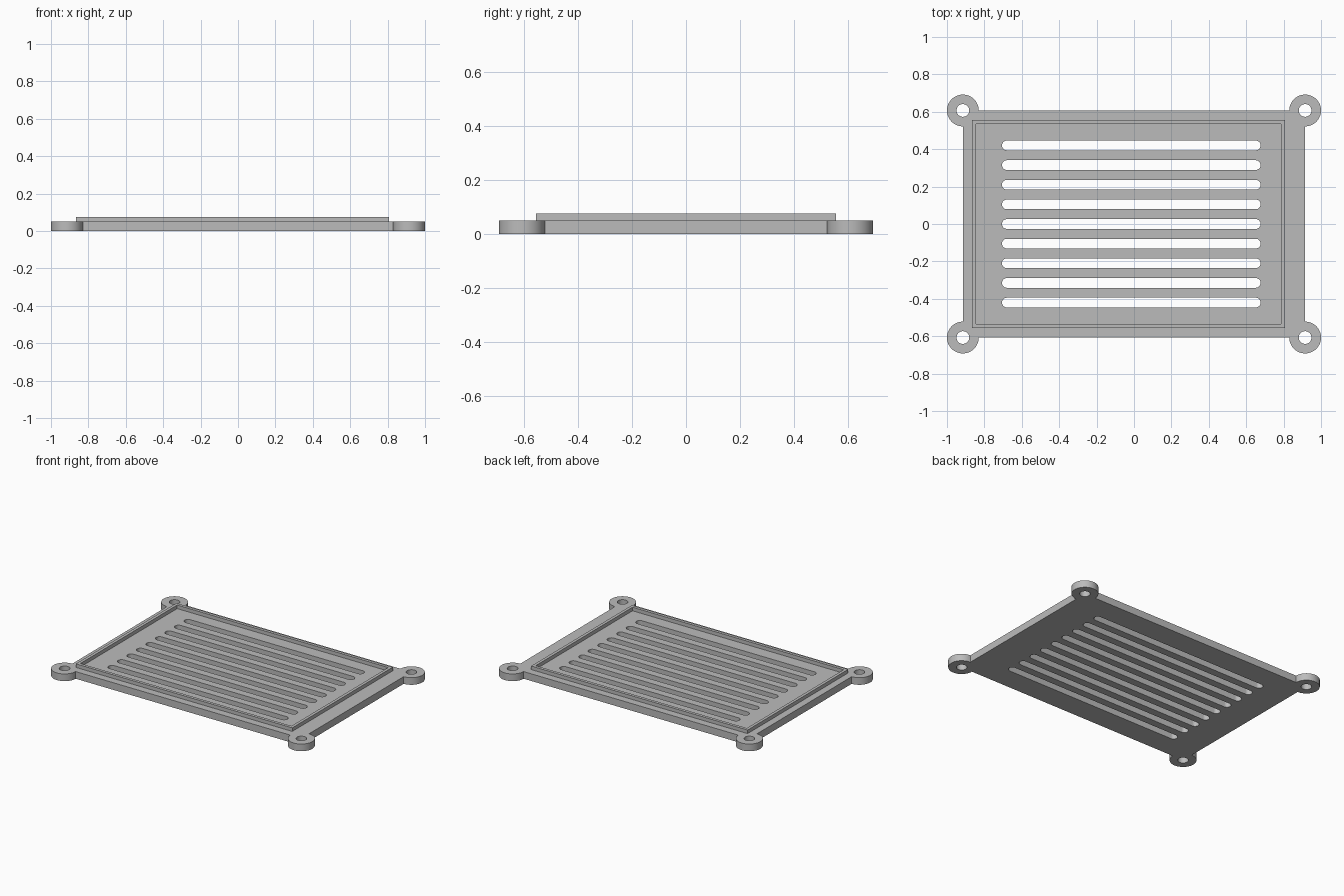
import bpy
import bmesh
from math import cos, sin, radians

cube = bpy.data.objects.get("Cube")
if cube:
    bpy.data.objects.remove(cube, do_unlink=True)

# Main dimensions
HALF_X, HALF_Y = 0.915, 0.607      # plate half size, also the lug centres
PLATE_TOP, RIM_TOP = 0.05, 0.075
LUG_R, HOLE_R = 0.085, 0.034
SLOT_LEFT, SLOT_RIGHT, SLOT_R = -0.706, 0.677, 0.026
SLOT_COUNT, SLOT_PITCH = 9, 0.105

grey = bpy.data.materials.new("grey")
grey.use_nodes = True
colour = (0.5, 0.5, 0.5, 1)
grey.diffuse_color = colour
grey.node_tree.nodes["Principled BSDF"].inputs["Base Color"].default_value = colour


def arc(cx, cy, r, start, sweep, steps):
    angles = [radians(start + sweep * i / steps) for i in range(steps + 1)]
    return [(cx + r * cos(a), cy + r * sin(a)) for a in angles]


def rectangle(x0, x1, y0, y1):
    return [(x0, y0), (x1, y0), (x1, y1), (x0, y1)]


def extruded(name, loops, z0, z1):
    """Fill the first loop, leave the others as holes, and extrude upward."""
    curve = bpy.data.curves.new(name + "_profile", 'CURVE')
    curve.dimensions = '2D'
    curve.fill_mode = 'BOTH'
    curve.extrude = (z1 - z0) / 2
    for loop in loops:
        spline = curve.splines.new('POLY')
        spline.points.add(len(loop) - 1)
        for point, (x, y) in zip(spline.points, loop):
            point.co = (x, y, 0, 1)
        spline.use_cyclic_u = True
    helper = bpy.data.objects.new(name + "_profile", curve)
    bpy.context.collection.objects.link(helper)
    graph = bpy.context.evaluated_depsgraph_get()
    mesh = bpy.data.meshes.new_from_object(helper.evaluated_get(graph))
    bpy.data.objects.remove(helper, do_unlink=True)

    # Weld caps to walls
    bm = bmesh.new()
    bm.from_mesh(mesh)
    bmesh.ops.remove_doubles(bm, verts=bm.verts, dist=0.0001)
    bmesh.ops.translate(bm, verts=bm.verts, vec=(0, 0, (z0 + z1) / 2))
    bmesh.ops.recalc_face_normals(bm, faces=bm.faces)
    bm.to_mesh(mesh)
    bm.free()
    mesh.name = name
    mesh.materials.clear()
    mesh.materials.append(grey)
    obj = bpy.data.objects.new(name, mesh)
    bpy.context.collection.objects.link(obj)
    bpy.ops.object.select_all(action='DESELECT')
    obj.select_set(True)
    bpy.context.view_layer.objects.active = obj
    bpy.ops.object.shade_smooth_by_angle(angle=radians(30))
    return obj


# Plate outline with a round lug and a screw hole at each corner
outline, holes = [], []
for i, (sx, sy) in enumerate([(1, 1), (-1, 1), (-1, -1), (1, -1)]):
    cx, cy = sx * HALF_X, sy * HALF_Y
    outline += arc(cx, cy, LUG_R, 90 * i - 90, 270, 36)
    holes.append(arc(cx, cy, HOLE_R, 0, 360, 32)[:-1])

# Vent slots with round ends
for i in range(SLOT_COUNT):
    y = (i - (SLOT_COUNT - 1) / 2) * SLOT_PITCH
    holes.append(arc(SLOT_RIGHT - SLOT_R, y, SLOT_R, -90, 180, 14)
                 + arc(SLOT_LEFT + SLOT_R, y, SLOT_R, 90, 180, 14))

extruded("vent_plate", [outline] + holes, 0, PLATE_TOP)

# Raised locating rim, offset toward the right side
extruded("raised_rim", [rectangle(-0.865, 0.808, -0.555, 0.555),
                        rectangle(-0.844, 0.787, -0.534, 0.534)],
         PLATE_TOP - 0.005, RIM_TOP)
